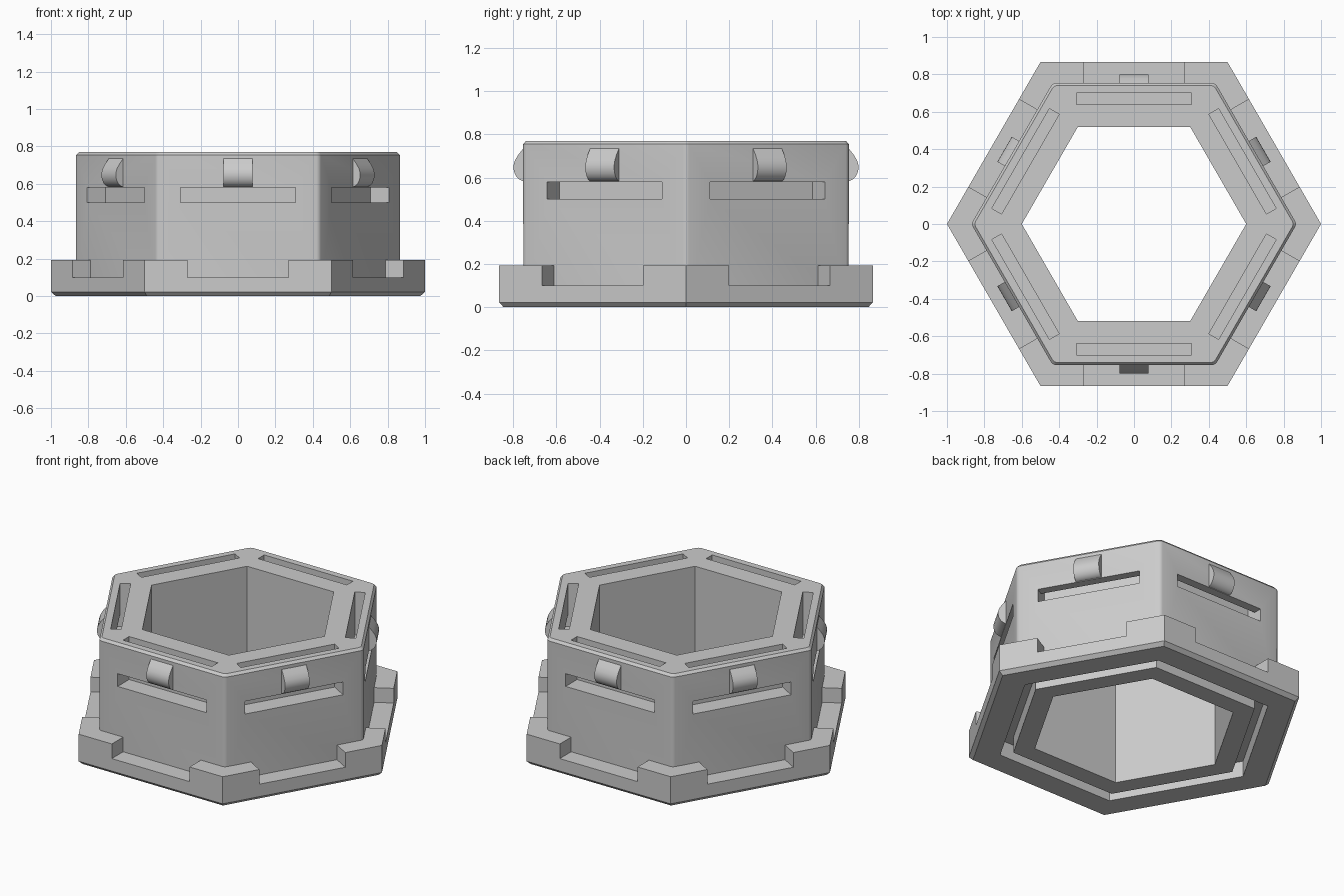
import bpy, bmesh, math
from mathutils import Matrix

if "Cube" in bpy.data.objects:
    bpy.data.objects.remove(bpy.data.objects["Cube"])

grey = bpy.data.materials.new("light grey")
grey.diffuse_color = (0.6, 0.6, 0.6, 1)
grey.use_nodes = True
grey.node_tree.nodes["Principled BSDF"].inputs["Base Color"].default_value = grey.diffuse_color


def finish(name, bm):
    bmesh.ops.recalc_face_normals(bm, faces=bm.faces[:])
    mesh = bpy.data.meshes.new(name)
    bm.to_mesh(mesh)
    bm.free()
    mesh.materials.append(grey)
    ob = bpy.data.objects.new(name, mesh)
    bpy.context.collection.objects.link(ob)
    return ob


def hex_ring(profile):
    """Sweep a closed (radius, z) profile around six corners."""
    bm = bmesh.new()
    rings = []
    for k in range(6):
        a = math.radians(60 * k)
        rings.append([bm.verts.new((r * math.cos(a), r * math.sin(a), z)) for r, z in profile])
    n = len(profile)
    for k in range(6):
        p, q = rings[k], rings[(k + 1) % 6]
        for i in range(n):
            j = (i + 1) % n
            bm.faces.new((p[i], q[i], q[j], p[j]))
    return bm, rings


def six_prisms(name, profile, half):
    """Extrude a (distance, z) profile sideways and repeat it on all six sides."""
    bm = bmesh.new()
    for k in range(6):
        rot = Matrix.Rotation(math.radians(60 * k), 3, 'Z')
        a, b = [[bm.verts.new(rot @ Matrix.Translation((x, y, z)).translation) for y, z in profile]
                for x in (-half, half)]
        bm.faces.new(a)
        bm.faces.new(b[::-1])
        for i in range(len(a)):
            j = (i + 1) % len(a)
            bm.faces.new((a[i], b[i], b[j], a[j]))
    return finish(name, bm)


def activate(ob):
    bpy.ops.object.select_all(action='DESELECT')
    ob.select_set(True)
    bpy.context.view_layer.objects.active = ob


def cut(ob, cutter):
    mod = ob.modifiers.new("cut", 'BOOLEAN')
    mod.operation = 'DIFFERENCE'
    mod.solver = 'EXACT'
    mod.object = cutter
    activate(ob)
    bpy.ops.object.modifier_apply(modifier=mod.name)
    bpy.data.objects.remove(cutter)


# Hollow body with a groove underneath and softened outer corners
bm, rings = hex_ring([(0.6, 0), (0.73, 0), (0.73, 0.1), (0.81, 0.1), (0.81, 0), (0.85, 0),
                      (0.85, 0.05), (0.87, 0.05), (0.87, 0.755), (0.855, 0.77), (0.6, 0.77)])
corners = [bm.edges.get((r[i], r[i + 1])) for r in rings for i in (7, 8)]
bmesh.ops.bevel(bm, geom=corners, offset=0.015, offset_type='OFFSET', segments=3,
                profile=0.5, affect='EDGES')
body = finish("body", bm)

# Strap channels running from the top face out through each side
cut(body, six_prisms("channel_cutter", [(0.64, 0.5), (0.95, 0.5), (0.95, 0.58), (0.7, 0.58),
                                        (0.7, 0.9), (0.64, 0.9)], 0.308))

# Base flange with a chamfered lower edge and a notch on each side
bm, rings = hex_ring([(0.85, 0), (0.975, 0), (1, 0.022), (1, 0.192), (0.85, 0.192)])
base = finish("base_flange", bm)
cut(base, six_prisms("notch_cutter", [(0.65, 0.1), (0.95, 0.1), (0.95, 0.3), (0.65, 0.3)], 0.27))

# Rounded hooks above the channels
hooks = six_prisms("hooks", [(0.74, 0.735), (0.753, 0.735), (0.777, 0.705), (0.792, 0.68),
                             (0.798, 0.66), (0.799, 0.64), (0.794, 0.62), (0.784, 0.602),
                             (0.77, 0.59), (0.753, 0.583), (0.74, 0.583)], 0.077)

for ob in (body, base, hooks):
    activate(ob)
    bpy.ops.object.shade_smooth_by_angle(angle=math.radians(25))
